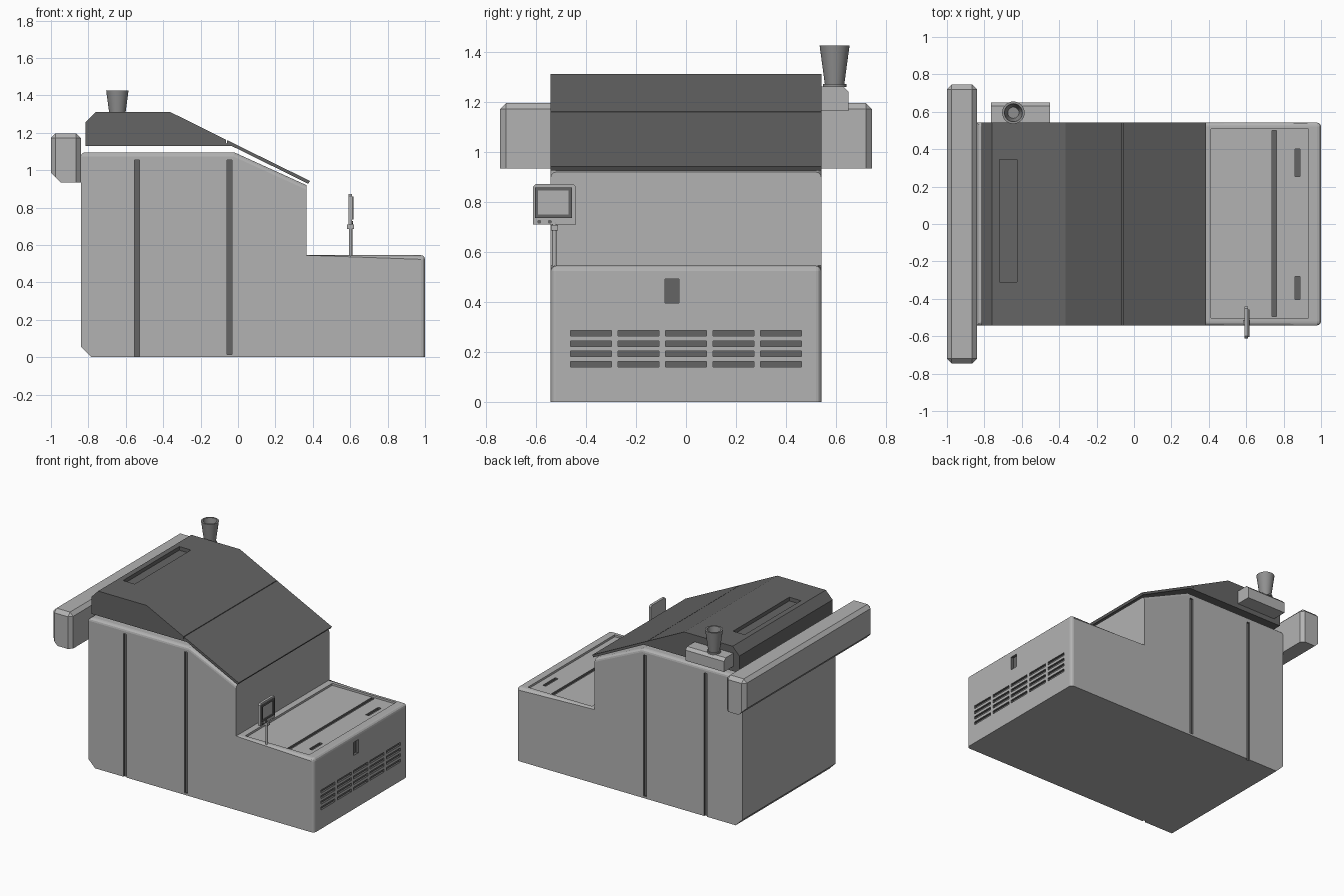
import bpy, bmesh, math
from mathutils import Vector

cube = bpy.data.objects.get("Cube")
if cube:
    bpy.data.objects.remove(cube, do_unlink=True)


def material(name, value):
    m = bpy.data.materials.new(name)
    m.use_nodes = True
    colour = (value, value, value, 1)
    m.diffuse_color = colour
    m.node_tree.nodes["Principled BSDF"].inputs["Base Color"].default_value = colour
    return m


LIGHT = material("light grey paint", 0.45)
DARK = material("dark grey paint", 0.13)
STEEL = material("mid grey steel", 0.28)
HALF = 0.5425  # half width of the cabinet


def finish(name, bm, *mats):
    bmesh.ops.recalc_face_normals(bm, faces=bm.faces)
    mesh = bpy.data.meshes.new(name)
    bm.to_mesh(mesh)
    bm.free()
    for m in mats:
        mesh.materials.append(m)
    ob = bpy.data.objects.new(name, mesh)
    bpy.context.collection.objects.link(ob)
    return ob


def extrude(profile, y0, y1):
    """Extrude an (x, z) outline along y."""
    bm = bmesh.new()
    a = [bm.verts.new((x, y0, z)) for x, z in profile]
    b = [bm.verts.new((x, y1, z)) for x, z in profile]
    bm.faces.new(a)
    bm.faces.new(b[::-1])
    for i in range(len(a)):
        j = (i + 1) % len(a)
        bm.faces.new((a[i], b[i], b[j], a[j]))
    bmesh.ops.recalc_face_normals(bm, faces=bm.faces)
    return bm


def add_box(bm, x0, x1, y0, y1, z0, z1):
    for v in bmesh.ops.create_cube(bm, size=1)["verts"]:
        v.co = Vector(((x0, x1)[v.co.x > 0], (y0, y1)[v.co.y > 0], (z0, z1)[v.co.z > 0]))


def boxes(name, mat, *bounds):
    bm = bmesh.new()
    for b in bounds:
        add_box(bm, *b)
    return finish(name, bm, mat)


def bevel(bm, rule, size, segments=1):
    edges = [e for e in bm.edges if rule(e.verts[0].co, e.verts[1].co)]
    bmesh.ops.bevel(bm, geom=edges, offset=size, segments=segments,
                    profile=0.5, affect="EDGES", clamp_overlap=True)


def cut(target, mat, *bounds):
    """Cut boxes out of the target; cut faces take the given material."""
    cutter = boxes("cutter", mat, *bounds)
    cutter.hide_render = True
    mod = target.modifiers.new("cut", "BOOLEAN")
    mod.operation = "DIFFERENCE"
    mod.solver = "EXACT"
    mod.material_mode = "TRANSFER"
    mod.object = cutter
    bpy.context.view_layer.objects.active = target
    bpy.ops.object.modifier_apply(modifier=mod.name)
    bpy.data.objects.remove(cutter, do_unlink=True)


def lathe(name, mat, profile, x, y, steps=32):
    """Revolve an (r, z) outline about a vertical axis."""
    bm = bmesh.new()
    verts = [bm.verts.new((x + r, y, z)) for r, z in profile]
    edges = [bm.edges.new(p) for p in zip(verts, verts[1:])]
    bmesh.ops.spin(bm, geom=verts + edges, cent=(x, y, 0), axis=(0, 0, 1),
                   angle=math.tau, steps=steps, use_merge=True)
    bmesh.ops.remove_doubles(bm, verts=bm.verts, dist=1e-5)
    ob = finish(name, bm, mat)
    bpy.ops.object.select_all(action="DESELECT")
    ob.select_set(True)
    bpy.context.view_layer.objects.active = ob
    bpy.ops.object.shade_smooth_by_angle(angle=math.radians(35))
    return ob


# Cabinet: stepped outline with rounded upper and end edges
bm = extrude([(-0.84, 0.055), (-0.785, 0), (1, 0), (1, 0.545), (0.365, 0.545),
              (0.365, 0.92), (-0.02, 1.095), (-0.84, 1.095)], -HALF, HALF)


def rounded(a, b):
    along_side = abs(a.y - b.y) < 0.01
    if along_side:
        upper = min(a.z, b.z) > 0.5 and abs(a.x - b.x) > 0.1
        end = min(a.x, b.x) > 0.99
        return upper or end
    return (a.x > 0.99 and a.z > 0.5) or (a.x < -0.8 and a.z > 1)


bevel(bm, rounded, 0.022, 3)
cabinet = finish("cabinet", bm, LIGHT, DARK)

# Grooves down both sides
cut(cabinet, DARK, *[(x - 0.0125, x + 0.0125, s * HALF - 0.012, s * HALF + 0.012, z, 1.055)
                     for s in (-1, 1) for x, z in ((-0.54, -0.01), (-0.045, 0.015))])

# Recessed deck with a channel and two grips
cut(cabinet, LIGHT, (0.412, 0.933, -0.503, 0.508, 0.53, 0.6))
cut(cabinet, DARK, (0.737, 0.763, -0.495, 0.5, 0.515, 0.6),
    (0.862, 0.888, 0.255, 0.4, 0.515, 0.6), (0.862, 0.888, -0.405, -0.28, 0.515, 0.6))

# Vent slots and latch on the end
vents = [(0.985, 1.05, y - 0.0825, y + 0.0825, z - 0.011, z + 0.011)
         for y in (-0.381, -0.19, 0, 0.19, 0.381) for z in (0.15, 0.192, 0.233, 0.274)]
cut(cabinet, DARK, *vents, (0.98, 1.05, -0.084, -0.028, 0.395, 0.492))

# Hood floating above the cabinet, with a slot in its roof
hood = finish("hood", extrude([(-0.815, 1.13), (-0.815, 1.255), (-0.76, 1.312),
                               (-0.365, 1.312), (-0.064, 1.163), (-0.064, 1.145),
                               (-0.035, 1.13)], -HALF, HALF), DARK)
cut(hood, DARK, (-0.72, -0.625, -0.31, 0.345, 1.285, 1.4))

# Thin sloping lid
finish("sloping_lid", extrude([(-0.06, 1.161), (0.385, 0.942), (0.376, 0.927),
                               (-0.06, 1.142)], -HALF, HALF), DARK)

# Cross rail behind the hood
bm = extrude([(-1, 0.985), (-0.95, 0.935), (-0.84, 0.935), (-0.84, 1.197), (-1, 1.197)],
             -0.745, 0.745)
bevel(bm, lambda a, b: max(a.z, b.z) > 1.19, 0.025)
finish("cross_rail", bm, LIGHT)

# Exhaust bracket and hollow funnel
bm = bmesh.new()
add_box(bm, -0.765, -0.45, 0.535, 0.65, 1.165, 1.262)
bevel(bm, lambda a, b: min(a.y, b.y) > 0.64 and min(a.z, b.z) > 1.25, 0.02)
finish("exhaust_bracket", bm, LIGHT)
lathe("exhaust_funnel", STEEL, [(0, 1.26), (0.047, 1.26), (0.047, 1.272), (0.039, 1.272),
                                (0.06, 1.427), (0.048, 1.427), (0.03, 1.31), (0, 1.31)],
      -0.645, 0.595)

# Control panel: post, collar, casing, bezel, screen and buttons
lathe("panel_post", LIGHT, [(0, 0.53), (0.009, 0.53), (0.009, 0.72), (0, 0.72)],
      0.602, -0.527, 16)
boxes("post_collar", LIGHT, (0.583, 0.62, -0.541, -0.513, 0.685, 0.708))
bm = bmesh.new()
add_box(bm, 0.592, 0.61, -0.612, -0.44, 0.71, 0.873)
bevel(bm, lambda a, b: abs(a.x - b.x) > 0.01 and min(a.z, b.z) > 0.8, 0.012)
finish("panel_casing", bm, LIGHT)
Y0, Y1, Z0, Z1, T = -0.605, -0.457, 0.737, 0.859, 0.013
boxes("screen_bezel", DARK, (0.609, 0.618, Y0, Y1, Z0, Z0 + T), (0.609, 0.618, Y0, Y1, Z1 - T, Z1),
      (0.609, 0.618, Y0, Y0 + T, Z0 + T, Z1 - T), (0.609, 0.618, Y1 - T, Y1, Z0 + T, Z1 - T))
boxes("screen", LIGHT, (0.609, 0.612, Y0 + T, Y1 - T, Z0 + T, Z1 - T))
for i, y in enumerate((-0.588, -0.545)):
    bm = bmesh.new()
    bmesh.ops.create_cone(bm, cap_ends=True, segments=16, radius1=0.008, radius2=0.008, depth=0.008)
    for v in bm.verts:
        v.co = Vector((0.612 + v.co.z, y + v.co.x, 0.721 + v.co.y))
    finish("button_%d" % (i + 1), bm, DARK)
